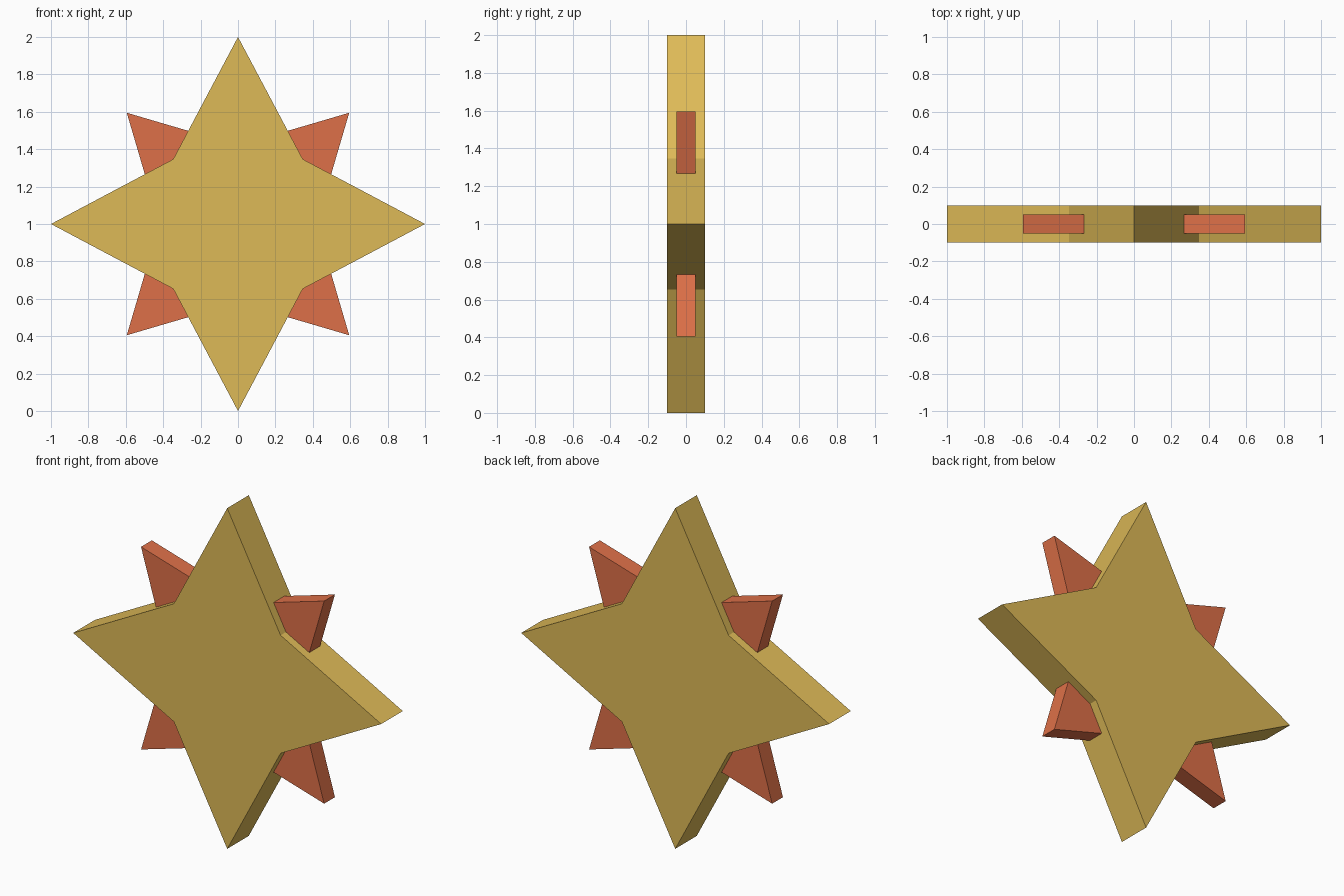
import bpy, bmesh, math

if "Cube" in bpy.data.objects:
    bpy.data.objects.remove(bpy.data.objects["Cube"])


def material(name, rgb):
    m = bpy.data.materials.new(name)
    m.diffuse_color = (*rgb, 1)
    m.use_nodes = True
    m.node_tree.nodes["Principled BSDF"].inputs["Base Color"].default_value = m.diffuse_color
    return m


def star(name, outer, inner, depth, turn, mat):
    """Four-pointed star plate, standing upright and centred on z = 1."""
    bm = bmesh.new()
    ring = []
    for i in range(8):
        a = turn + i * math.pi / 4
        r = inner if i % 2 else outer
        ring.append(bm.verts.new((r * math.cos(a), -depth / 2, 1 + r * math.sin(a))))
    front = bm.faces.new(ring)
    ext = bmesh.ops.extrude_face_region(bm, geom=[front], use_keep_orig=True)
    back = [v for v in ext["geom"] if isinstance(v, bmesh.types.BMVert)]
    bmesh.ops.translate(bm, verts=back, vec=(0, depth, 0))
    bmesh.ops.recalc_face_normals(bm, faces=bm.faces[:])
    mesh = bpy.data.meshes.new(name)
    bm.to_mesh(mesh)
    bm.free()
    mesh.materials.append(mat)
    obj = bpy.data.objects.new(name, mesh)
    bpy.context.collection.objects.link(obj)
    return obj


gold = material("gold", (0.73, 0.49, 0.095))
orange = material("burnt orange", (0.73, 0.162, 0.065))

# Thick main star with points up, down, left and right
star("main_star", 1.0, 0.49, 0.2, 0, gold)
# Thinner star behind it, points on the diagonals
star("diagonal_star", 0.841, 0.42, 0.1, math.pi / 4, orange)
